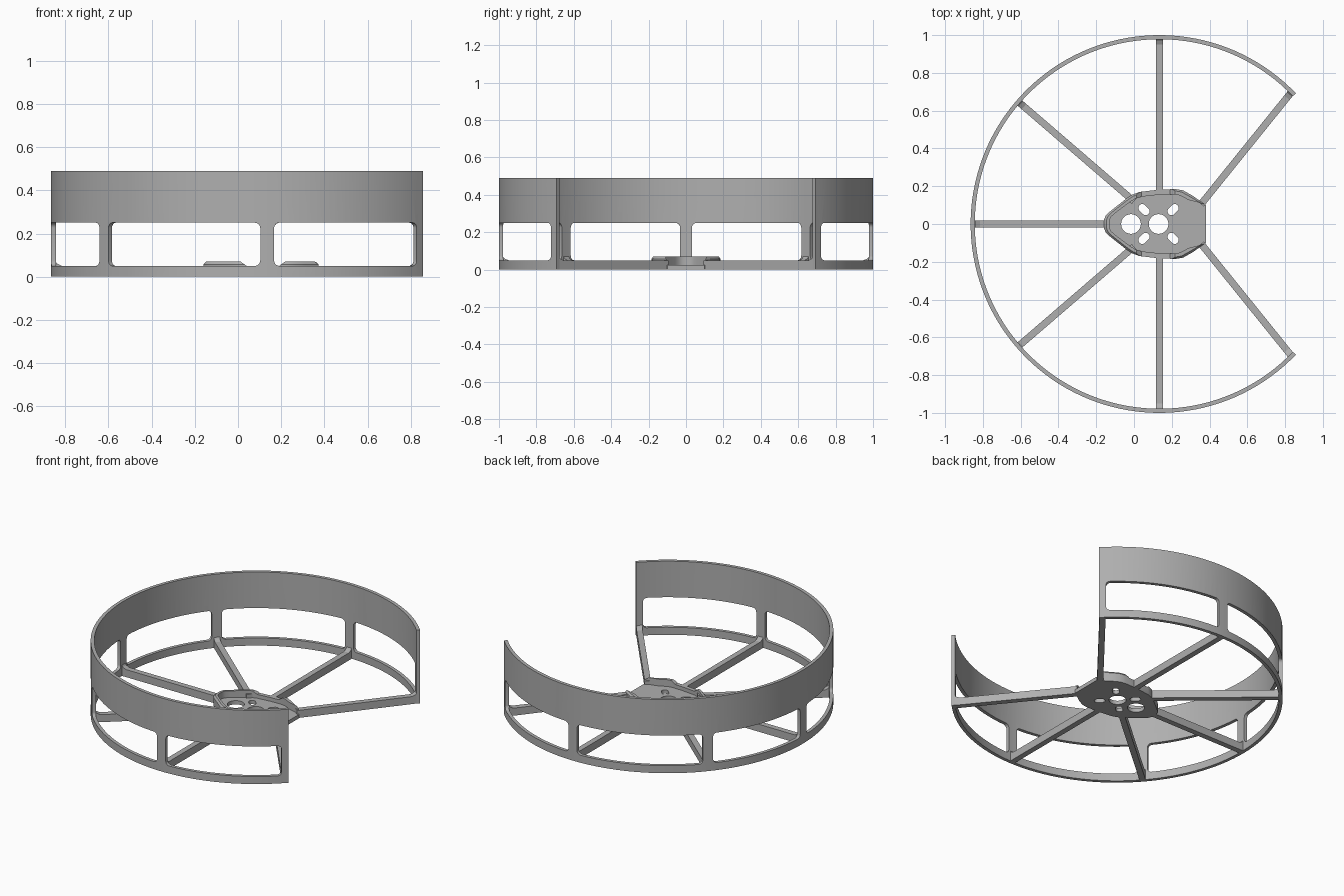
import bpy, bmesh, math
from mathutils import Vector

cube = bpy.data.objects.get("Cube")
if cube:
    bpy.data.objects.remove(cube, do_unlink=True)

grey = bpy.data.materials.new("plain_grey")
grey.use_nodes = True
GREY = (0.43, 0.43, 0.43, 1)
grey.diffuse_color = GREY
grey.node_tree.nodes["Principled BSDF"].inputs["Base Color"].default_value = GREY

CX, R, WALL, HEIGHT = 0.135, 1.0, 0.022, 0.49
BAND, WINDOW_TOP = 0.05, 0.25
END = 43.8
POSTS = [END, 90, 139.1, 180, 220.9, 270, 360 - END]


def loft(name, sections):
    """Closed solid through matching loops of points."""
    bm = bmesh.new()
    loops = [[bm.verts.new(p) for p in s] for s in sections]
    for a, b in zip(loops, loops[1:]):
        for i in range(len(a)):
            j = (i + 1) % len(a)
            bm.faces.new((a[i], a[j], b[j], b[i]))
    bm.faces.new(loops[0][::-1])
    bm.faces.new(loops[-1])
    bmesh.ops.recalc_face_normals(bm, faces=bm.faces)
    mesh = bpy.data.meshes.new(name)
    bm.to_mesh(mesh)
    bm.free()
    mesh.materials.append(grey)
    ob = bpy.data.objects.new(name, mesh)
    bpy.context.collection.objects.link(ob)
    return ob


def prism(name, outline, z0, z1):
    return loft(name, [[(x, y, z) for x, y in outline] for z in (z0, z1)])


def arc_solid(name, columns, r0, r1):
    """Curved slab; each column is (angle, low z, high z)."""
    sections = []
    for a, lo, hi in columns:
        c, s = math.cos(a), math.sin(a)
        sections.append([(CX + r * c, r * s, z)
                         for r, z in ((r0, lo), (r1, lo), (r1, hi), (r0, hi))])
    return loft(name, sections)


def cut(target, cutter):
    cutter.hide_render = True
    mod = target.modifiers.new("cut", "BOOLEAN")
    mod.operation, mod.solver, mod.object = "DIFFERENCE", "EXACT", cutter
    bpy.context.view_layer.objects.active = target
    bpy.ops.object.modifier_apply(modifier=mod.name)
    bpy.data.objects.remove(cutter, do_unlink=True)


def smooth(ob):
    bpy.ops.object.select_all(action="DESELECT")
    ob.select_set(True)
    bpy.context.view_layer.objects.active = ob
    bpy.ops.object.shade_smooth_by_angle(angle=math.radians(30))


# Open guard ring
a0, a1, steps = math.radians(END), math.radians(360 - END), 108
ring = arc_solid("guard_ring", [(a0 + (a1 - a0) * i / steps, 0, HEIGHT)
                                for i in range(steps + 1)], R - WALL, R)

# Windows with rounded corners between the posts
FILLET = 0.025
for k, (p, q) in enumerate(zip(POSTS, POSTS[1:])):
    lo = math.radians(p) + (0.042 if k == 0 else 0.032)
    hi = math.radians(q) - (0.042 if k == len(POSTS) - 2 else 0.032)
    corner = [(FILLET * (1 - math.cos(t)), FILLET * (1 - math.sin(t)))
              for t in (math.pi / 2 * i / 5 for i in range(6))]
    cols = [(lo + d, BAND + h, WINDOW_TOP - h) for d, h in corner]
    n = 16
    inner = hi - lo - 2 * FILLET
    cols += [(lo + FILLET + inner * i / n, BAND, WINDOW_TOP) for i in range(1, n)]
    cols += [(hi - d, BAND + h, WINDOW_TOP - h) for d, h in reversed(corner)]
    cut(ring, arc_solid("window_cutter", cols, R - 0.1, R + 0.1))
smooth(ring)

# Hub plate with a raised, chamfered rim
half = [(-.16, .02), (-.15, .045), (-.125, .068), (-.04, .135), (-.01, .155),
        (.03, .17), (.135, .182), (.22, .185), (.26, .178), (.31, .15), (.38, .1)]
outline = half + [(x, -y) for x, y in reversed(half)]
HX = 0.11


def scaled(sx, sy):
    return [(HX + (x - HX) * (sx if x < 0.37 else 1), y * sy) for x, y in outline]


hub = loft("hub", [[(x, y, z) for x, y in scaled(s, s)]
                   for z, s in ((0, 1), (0.057, 1), (0.07, 0.95))])
pocket = [(x if x < 0.37 else 0.45, y) for x, y in scaled(0.89, 0.85)]
cut(hub, prism("pocket_cutter", pocket, 0.025, 0.2))
# Lowered rim beside the cross spokes
cut(hub, loft("rim_cutter", [[(x0, -1, z), (x1, -1, z), (x1, 1, z), (x0, 1, z)]
                             for z, x0, x1 in ((0.05, 0.04, 0.19), (0.1, -0.03, 0.26))]))


def slot(cx, cy, radius, stretch=0.0, angle=0.0, n=32):
    """Round hole, or a capsule when stretched."""
    pts = []
    for i in range(n):
        t = 2 * math.pi * (i + 0.5) / n
        x = radius * math.cos(t) + math.copysign(stretch, math.cos(t))
        y = radius * math.sin(t)
        pts.append((cx + x * math.cos(angle) - y * math.sin(angle),
                    cy + x * math.sin(angle) + y * math.cos(angle)))
    return pts


holes = [slot(-0.016, 0, 0.052), slot(0.13, 0, 0.052)]
for sx in (-1, 1):
    for sy in (-1, 1):
        holes.append(slot(0.13 + sx * 0.077, sy * 0.076, 0.021, 0.012,
                          math.atan2(sy, sx)))
for h in holes:
    cut(hub, prism("hole_cutter", h, -0.1, 0.2))
smooth(hub)


# Spokes, each with a small gusset against the ring
def spoke(name, start, end, width=0.037):
    start, end = Vector(start), Vector(end)
    along = (end - start).normalized()
    side = Vector((-along.y, along.x)) * width / 2
    length = (end - start).length
    profile = [(0, 0), (length, 0), (length, 0.085), (length - 0.018, 0.06),
               (length - 0.04, BAND), (0, BAND)]
    sections = []
    for s in (-1, 1):
        pts = [(start + along * d + side * s, z) for d, z in profile]
        sections.append([(p.x, p.y, z) for p, z in pts])
    return loft(name, sections)


names = ["right_back", "back", "left_back", "middle", "left_front", "front", "right_front"]
starts = [(.355, .105), (CX, .165), (0, .12), (-.14, 0), (0, -.12), (CX, -.165), (.355, -.105)]
for name, p, start in zip(names, POSTS, starts):
    # End spokes sit just inside the ring's open edges
    p += {POSTS[0]: 1.2, POSTS[-1]: -1.2}.get(p, 0)
    t = math.radians(p)
    r = R - WALL / 2
    spoke("spoke_" + name, start, (CX + r * math.cos(t), r * math.sin(t)))
